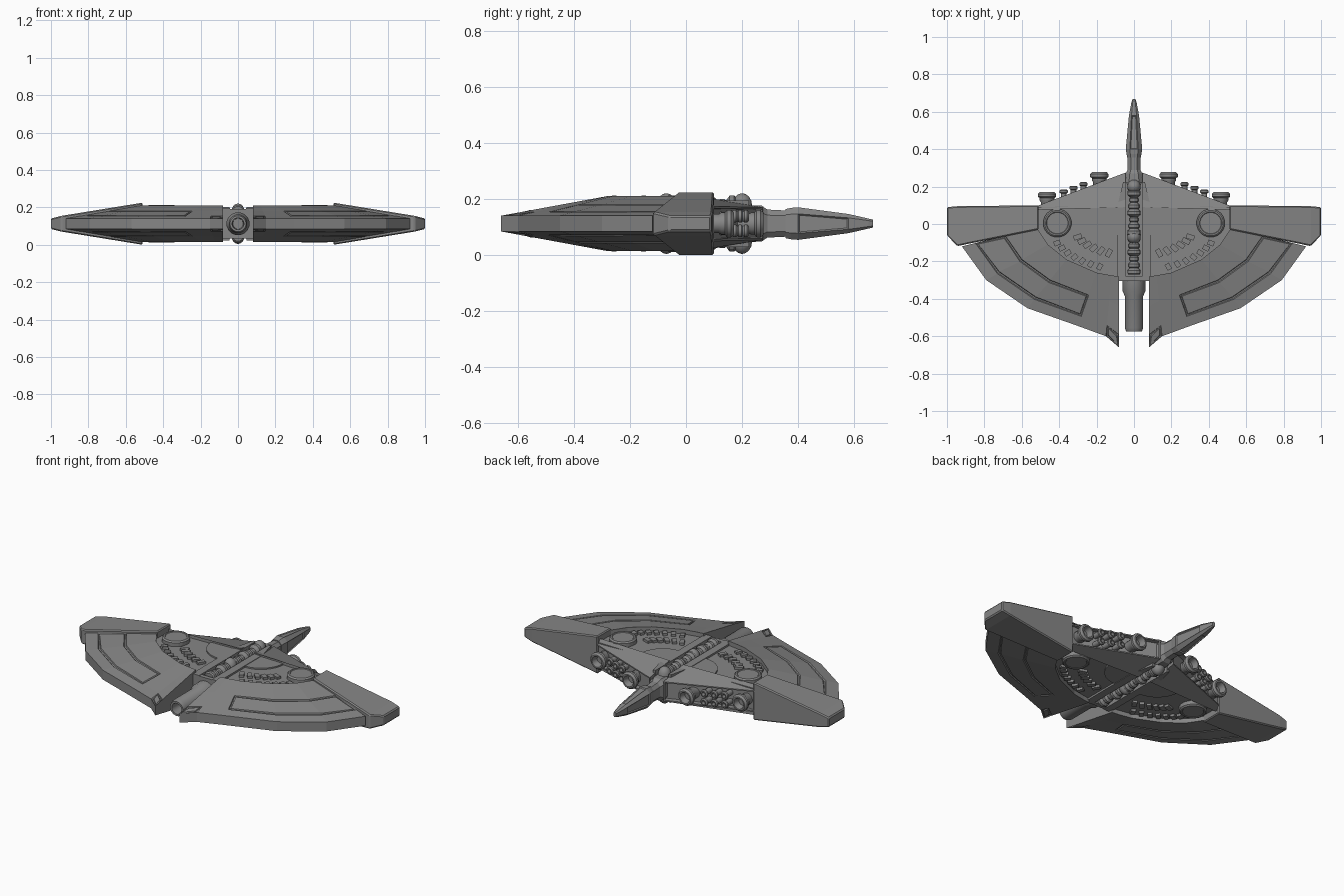
import bpy, bmesh, math
from mathutils import Vector

cube = bpy.data.objects.get("Cube")
if cube:
    bpy.data.objects.remove(cube)

MID = 0.1125  # height of the symmetry plane; meshes are built around z = 0

hull = bpy.data.materials.new("hull_grey")
hull.use_nodes = True
hull.diffuse_color = (0.24, 0.24, 0.24, 1)
hull.node_tree.nodes["Principled BSDF"].inputs["Base Color"].default_value = (0.24, 0.24, 0.24, 1)


def finish(name, bm, mirror="", smooth=False, bevel=0):
    bmesh.ops.recalc_face_normals(bm, faces=bm.faces)
    mesh = bpy.data.meshes.new(name)
    bm.to_mesh(mesh)
    bm.free()
    mesh.materials.append(hull)
    obj = bpy.data.objects.new(name, mesh)
    bpy.context.collection.objects.link(obj)
    obj.location.z = MID
    if bevel:
        mod = obj.modifiers.new("edge_bevel", "BEVEL")
        mod.width, mod.segments = bevel, 1
    if mirror:
        mod = obj.modifiers.new("mirror", "MIRROR")
        mod.use_axis = ("x" in mirror, False, "z" in mirror)
        mod.use_mirror_merge = False
    if smooth:
        bpy.ops.object.select_all(action="DESELECT")
        obj.select_set(True)
        bpy.context.view_layer.objects.active = obj
        bpy.ops.object.shade_smooth_by_angle(angle=math.radians(35))
    return obj


def slab(top, faces):
    """Solid whose underside is the reflection of its top surface."""
    bm = bmesh.new()
    up = [bm.verts.new(p) for p in top]
    low = [bm.verts.new((p[0], p[1], -p[2])) for p in top]
    upper = [bm.faces.new([up[i] for i in f]) for f in faces]
    lower = [bm.faces.new([low[i] for i in reversed(f)]) for f in faces]
    edges = [(f[i - 1], f[i]) for f in faces for i in range(len(f))]
    for a, b in edges:
        if (b, a) not in edges:
            bm.faces.new((up[b], up[a], low[a], low[b]))
    bmesh.ops.recalc_face_normals(bm, faces=bm.faces)
    return bm, upper, lower


def prism(bm, outline, z0, z1):
    low, up = ([bm.verts.new((x, y, z)) for x, y in outline] for z in (z0, z1))
    bm.faces.new(low[::-1])
    bm.faces.new(up)
    for i in range(len(low)):
        bm.faces.new((low[i - 1], low[i], up[i], up[i - 1]))


def loft(sections):
    """Skin a row of matching cross-sections and cap the ends."""
    bm = bmesh.new()
    rings = [[bm.verts.new(p) for p in s] for s in sections]
    n = len(rings[0])
    for a, b in zip(rings, rings[1:]):
        for i in range(n):
            bm.faces.new((a[i - 1], a[i], b[i], b[i - 1]))
    bm.faces.new(rings[0])
    bm.faces.new(rings[-1][::-1])
    bmesh.ops.recalc_face_normals(bm, faces=bm.faces)
    return bm


def lathe(profile, centre, axis="y", sides=16):
    """Turn (radius, distance) pairs around an axis through centre."""
    sections = []
    for r, t in profile:
        ring = []
        for i in range(sides):
            a = math.tau * (i + 0.5) / sides
            u, v = r * math.cos(a), r * math.sin(a)
            ring.append(Vector(centre) + Vector((u, t, v) if axis == "y" else (u, v, t)))
        sections.append(ring)
    return loft(sections)


# Swept front wings: a skinned fan between the hull arc and the rim
arc = [(.08, -.28), (.12, -.275), (.2, -.26), (.36, -.19), (.46, -.11), (.52, -.02)]
rim = [(.08, -.66), (.15, -.6), (.3, -.545), (.57, -.45), (.79, -.3), (.92, -.12)]
pts, faces = [], []
for t in (0, .42, .82, 1):
    for a, b in zip(arc, rim):
        x, y = Vector(a).lerp(Vector(b), t)
        pts.append((x, y, .098 - .07 * t))
n = len(arc)
for r in range(3):
    for c in range(n - 1):
        k = r * n + c
        faces.append((k, k + n, k + n + 1, k + 1))
bm, upper, lower = slab(pts, faces)
for side in (upper, lower):  # grooved panel outline
    panel = side[n + 1:2 * n - 2 + 1]
    bmesh.ops.inset_region(bm, faces=panel, thickness=.004, depth=-.006)
    bmesh.ops.inset_region(bm, faces=panel, thickness=.008, depth=0)
    bmesh.ops.inset_region(bm, faces=panel, thickness=.004, depth=.006)
finish("front_wings", bm, "x")

# Shoulder blocks tapering to the wing tips
sections = []
for x, y0, y1, h in ((.51, -.03, .1, .1125), (.945, -.118, .095, .042), (1, -.06, .09, .028)):
    sections.append([(x, y0, -h), (x, y1, -h), (x, y1, h), (x, y0, h)])
bm = loft(sections)
finish("wing_shoulders", bm, "x", bevel=.006)

# Central hull floor
floor = [(.045, -.29), (.09, -.29), (.2, -.27), (.36, -.2), (.47, -.115), (.53, -.02), (.53, .09), (.045, .1)]
bm, _, _ = slab([(x, y, .072) for x, y in floor], [range(len(floor))])
finish("hull_floor", bm, "x")

# Rear wedges with a recessed engine bay in the back face
bm, _, _ = slab([(.045, .09, .09), (.53, .075, .09), (.53, .092, .062), (.045, .275, .058)], [(0, 1, 2, 3)])
back = [f for f in bm.faces if f.normal.y > .7 and abs(f.normal.z) < .1]
bmesh.ops.inset_region(bm, faces=back, thickness=.01, depth=0)
bmesh.ops.inset_region(bm, faces=back, thickness=.002, depth=-.025)
finish("rear_wedges", bm, "x")

# Spine core with raised rails on both sides of the open channel
bm = bmesh.new()
prism(bm, [(-.046, -.29), (.046, -.29), (.046, .25), (-.046, .25)], -.045, .045)
finish("spine_core", bm)
bm, _, _ = slab([(x, y, .083) for x, y in ((.042, -.305), (.088, -.305), (.088, .1), (.058, .225), (.042, .225))],
                [range(5)])
finish("spine_rails", bm, "x")
bm = bmesh.new()
prism(bm, [(-.046, -.305), (.046, -.305), (.046, -.28), (-.046, -.28)], -.08, .08)
finish("spine_front_cap", bm)

# Ribbed machinery lying in the channel
ribs = []
for i in range(14):
    y = -.27 + i * .035
    r = (.037, .03, .024)[i % 3]
    ribs += [(r * .8, y), (r, y + .006), (r, y + .022), (r * .8, y + .028)]
finish("spine_machinery", lathe(ribs, (0, 0, .064), sides=12), "z")
for y in (-.07, .2):
    bm = lathe([(.037 * math.cos(a), .044 * math.sin(a))
                for a in (0, .4, .8, 1.2, 1.5)], (0, y, .064), "z", 12)
    finish("spine_dome", bm, "z", True)

# Round turret caps on the floor
finish("turret_caps", lathe([(.076, .06), (.076, .094), (.068, .101), (.06, .101), (.057, .098), (.01, .098)],
                            (.41, .005, 0), "z", 20), "xz")

# Two arcs of radial blocks
bm = bmesh.new()
for rx, ry, length, count in ((.45, .25, .035, 7), (.33, .17, .045, 6)):
    for i in range(count):
        a = math.radians(-66 + i * 42 / (count - 1))
        c = Vector((rx * math.cos(a), ry * math.sin(a)))
        d = Vector((c.x, c.y * 1.5)).normalized()
        s = Vector((-d.y, d.x)) * .013
        prism(bm, [c - d * length / 2 - s, c + d * length / 2 - s,
                   c + d * length / 2 + s, c - d * length / 2 + s], .06, .086)
finish("floor_blocks", bm, "xz")

# Thin curved ledges beside the spine
bm = bmesh.new()
wedge = [(.088, .09)] + [(.088 + .15 * math.sin(a), .09 - .15 * math.cos(a))
                         for a in [i * math.pi / 16 for i in range(9)]]
prism(bm, wedge, .068, .08)
finish("curved_ledges", bm, "xz")

# Nose barrel with a hollow muzzle
finish("nose_barrel", lathe([(.062, -.28), (.062, -.36), (.05, -.385), (.05, -.555), (.043, -.575),
                             (.032, -.575), (.028, -.5)], (0, 0, 0)), smooth=True)

# Engine nozzles set along the slanted back edge
big = [(.034, -.05), (.034, 0), (.04, .01), (.04, .022), (.05, .03), (.05, .044),
       (.04, .055), (.032, .055), (.022, .02)]
small = [(.016, -.05), (.016, .012), (.023, .018), (.023, .028), (.017, .034), (.011, .034), (.009, .01)]


def back_edge(x):
    return .275 - (x - .045) * .183 / .485


for x in (.185, .465):
    finish("main_nozzles", lathe(big, (x, back_edge(x), 0)), "x", True)
for x in (.27, .323, .376):
    finish("small_nozzles", lathe(small, (x, back_edge(x), .026), sides=12), "xz", True)

# Tail neck and bladed tail fin with sunken side panels
def tapered(rows):
    return loft([[(-w, y, -h * .6), (-w * .5, y, -h), (w * .5, y, -h), (w, y, -h * .6),
                  (w, y, h * .6), (w * .5, y, h), (-w * .5, y, h), (-w, y, h * .6)] for y, w, h in rows])


finish("tail_neck", tapered([(.22, .055, .066), (.27, .045, .064), (.29, .034, .05), (.37, .034, .046)]))
bm = tapered([(.355, .036, .052), (.375, .04, .056), (.4, .044, .058), (.58, .027, .034), (.65, .014, .018),
              (.667, .008, .014)])
sides = [f for f in bm.faces if .45 < f.calc_center_median().y < .55
         and (abs(f.normal.x) > .9 or abs(f.normal.z) > .9)]
bmesh.ops.inset_individual(bm, faces=sides, thickness=.007, depth=-.005)
finish("tail_fin", bm)
